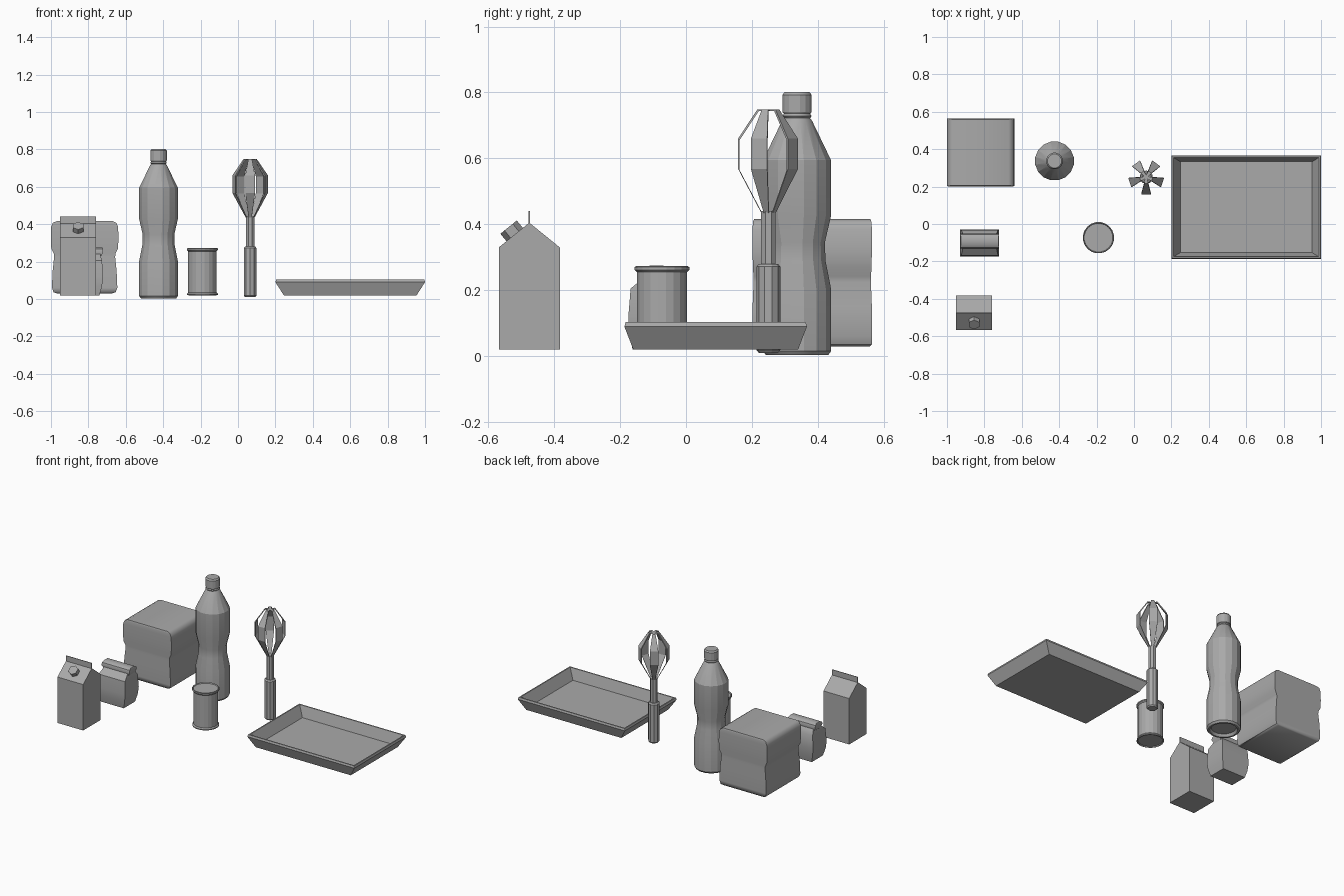
import bpy, bmesh, math
from mathutils import Matrix, Vector

cube = bpy.data.objects.get("Cube")
if cube:
    bpy.data.objects.remove(cube, do_unlink=True)

GREY = (0.4, 0.4, 0.4, 1)
mat = bpy.data.materials.new("plain grey")
mat.use_nodes = True
mat.diffuse_color = GREY
mat.node_tree.nodes["Principled BSDF"].inputs["Base Color"].default_value = GREY


def finish(bm, name, smooth=None, matrix=None):
    bmesh.ops.recalc_face_normals(bm, faces=bm.faces)
    me = bpy.data.meshes.new(name)
    bm.to_mesh(me)
    bm.free()
    me.materials.append(mat)
    ob = bpy.data.objects.new(name, me)
    bpy.context.collection.objects.link(ob)
    if matrix:
        ob.matrix_world = matrix
    if smooth:
        bpy.ops.object.select_all(action='DESELECT')
        bpy.context.view_layer.objects.active = ob
        ob.select_set(True)
        bpy.ops.object.shade_smooth_by_angle(angle=math.radians(smooth))
    return ob


def loft(name, rings, smooth=None, matrix=None):
    """Skin equal-length rings of points and cap both ends."""
    bm = bmesh.new()
    loops = [[bm.verts.new(p) for p in ring] for ring in rings]
    n = len(loops[0])
    for a, b in zip(loops, loops[1:]):
        for i in range(n):
            j = (i + 1) % n
            bm.faces.new((a[i], a[j], b[j], b[i]))
    bm.faces.new(loops[0][::-1])
    bm.faces.new(loops[-1])
    return finish(bm, name, smooth, matrix)


def circle(r, z, sides):
    steps = [2 * math.pi * (i + 0.5) / sides for i in range(sides)]
    return [(r * math.cos(a), r * math.sin(a), z) for a in steps]


def lathe(name, x, y, profile, sides, smooth=None):
    rings = [circle(r, z, sides) for r, z in profile]
    return loft(name, rings, smooth, Matrix.Translation((x, y, 0)))


def rect(hx, hy, z, y=0):
    return [(-hx, y - hy, z), (hx, y - hy, z), (hx, y + hy, z), (-hx, y + hy, z)]


# Tray: outer wall, rim, inner wall, floor
loft("tray", [rect(0.355, 0.25, 0.02), rect(0.4, 0.277, 0.09), rect(0.396, 0.273, 0.103),
              rect(0.388, 0.265, 0.103), rect(0.352, 0.243, 0.032)],
     matrix=Matrix.Translation((0.6, 0.09, 0)))

# Bottle with a hollow base, waist and ribbed neck
lathe("bottle", -0.425, 0.337,
      [(0.075, 0.02), (0.085, 0.003), (0.096, 0.003), (0.105, 0.015), (0.105, 0.205),
       (0.088, 0.29), (0.086, 0.345), (0.105, 0.425), (0.105, 0.595), (0.046, 0.715),
       (0.04, 0.722), (0.045, 0.728), (0.04, 0.736)], 16, 20)
lathe("bottle_cap", -0.425, 0.337,
      [(0.042, 0.736), (0.045, 0.741), (0.045, 0.793), (0.038, 0.802)], 16, 20)

# Can with rims and sunken ends
lathe("can", -0.19, -0.073,
      [(0.074, 0.026), (0.076, 0.02), (0.083, 0.022), (0.083, 0.028), (0.077, 0.036),
       (0.077, 0.255), (0.084, 0.262), (0.084, 0.27), (0.08, 0.273), (0.077, 0.266)], 20, 15)

# Whisk: handle, shaft and five bent blades
WX, WY = 0.065, 0.25
lathe("whisk_handle", WX, WY,
      [(0.029, 0.01), (0.036, 0.018), (0.036, 0.272), (0.029, 0.28)], 10)
lathe("whisk_shaft", WX, WY, [(0.024, 0.27), (0.024, 0.44)], 8)
blade = [(0.022, 0.435, 0.008), (0.092, 0.568, 0.026), (0.092, 0.66, 0.026),
         (0.034, 0.748, 0.01), (0.0, 0.748, 0.006)]
for k in range(5):
    rings = [[(r, -w, z), (r, w, z), (max(r - 0.005, 0), w, z - 0.004),
              (max(r - 0.005, 0), -w, z - 0.004)] for r, z, w in blade]
    turn = Matrix.Rotation(math.radians(-90 + 72 * k), 4, 'Z')
    loft(f"whisk_blade_{k + 1}", rings, matrix=Matrix.Translation((WX, WY, 0)) @ turn)

# Large soft sack with a creased middle
sack = [(0.148, 0.175, 0.03), (0.166, 0.181, 0.036), (0.175, 0.182, 0.06), (0.171, 0.181, 0.15),
        (0.163, 0.178, 0.225), (0.165, 0.178, 0.242), (0.178, 0.18, 0.268), (0.181, 0.181, 0.32),
        (0.179, 0.181, 0.385), (0.17, 0.18, 0.407), (0.15, 0.176, 0.416)]
loft("large_sack", [rect(*s) for s in sack], 50, Matrix.Translation((-0.82, 0.383, 0)))

# Small bag with a folded top
bag = [(0.085, 0.06, 0.02, 0), (0.098, 0.07, 0.07, 0), (0.104, 0.073, 0.12, 0),
       (0.098, 0.068, 0.205, 0.002), (0.09, 0.04, 0.235, 0.01), (0.09, 0.03, 0.245, 0.012)]
loft("small_bag", [rect(*b) for b in bag], 40, Matrix.Translation((-0.825, -0.102, 0)))
fold = [(0.092, 0.03, 0.225, 0.012), (0.104, 0.04, 0.25, 0.012),
        (0.104, 0.035, 0.266, 0.012), (0.1, 0.02, 0.275, 0.012)]
loft("small_bag_fold", [rect(*f) for f in fold], 40, Matrix.Translation((-0.825, -0.102, 0)))

# Gabled carton: side outline swept across its width
outline = [(-0.0925, 0.02), (0.0925, 0.02), (0.0925, 0.33), (0.0, 0.405), (-0.0925, 0.33)]
loft("carton", [[(x, y, z) for y, z in outline] for x in (-0.096, 0.096)],
     matrix=Matrix.Translation((-0.855, -0.4755, 0)))
loft("carton_seam", [rect(0.096, 0.002, 0.4), rect(0.096, 0.002, 0.44)],
     matrix=Matrix.Translation((-0.855, -0.4755, 0)))
normal = Vector((0, -0.075, 0.0925)).normalized()
spin = Vector((0, 0, 1)).rotation_difference(normal).to_matrix().to_4x4()
loft("carton_cap", [circle(0.032, -0.004, 6), circle(0.032, 0.029, 6)],
     matrix=Matrix.Translation((-0.855, -0.52, 0.369)) @ spin)
